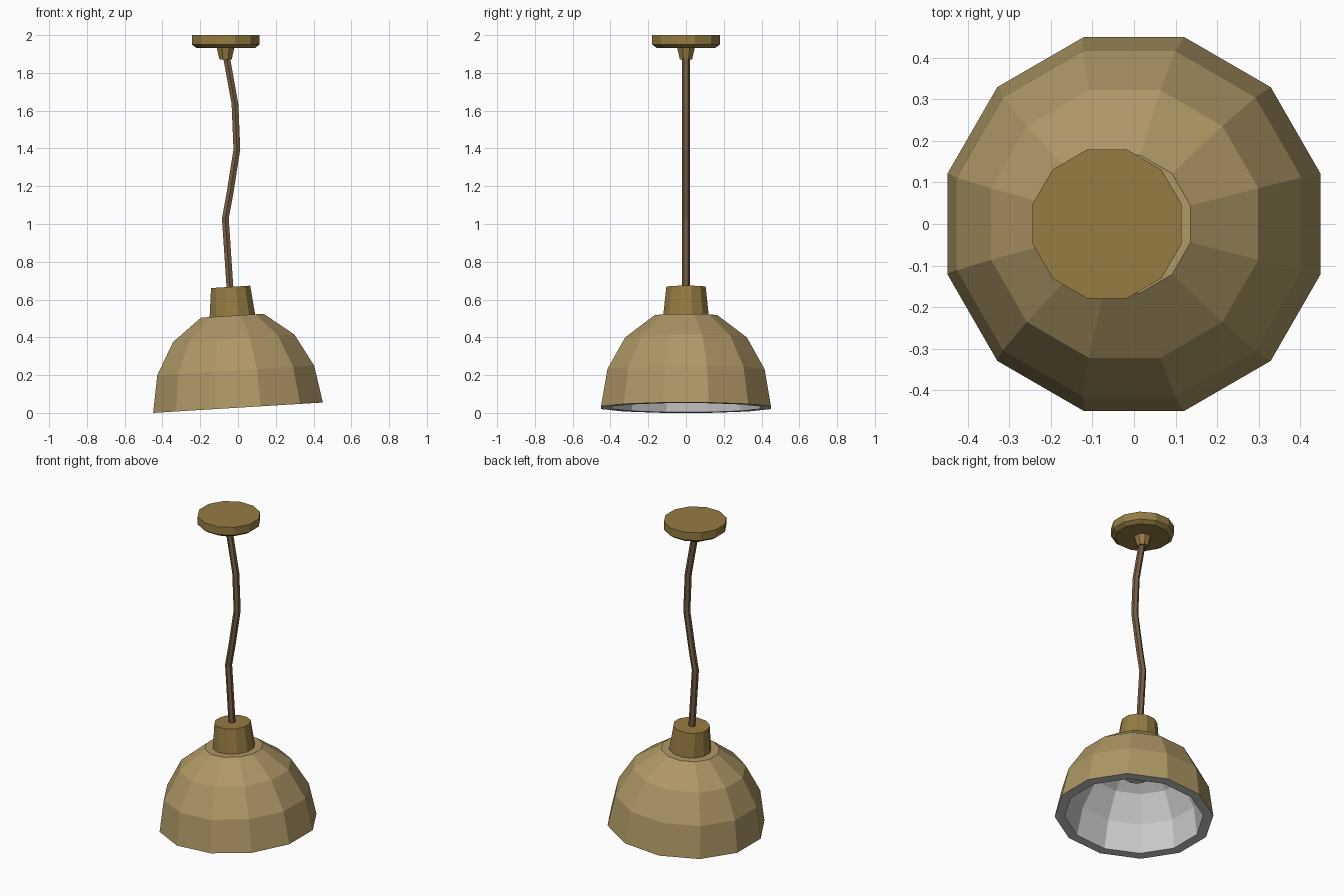
import bpy, bmesh, math
from mathutils import Matrix

if "Cube" in bpy.data.objects:
    bpy.data.objects.remove(bpy.data.objects["Cube"])


def material(name, rgb):
    m = bpy.data.materials.new(name)
    m.diffuse_color = (*rgb, 1)
    m.use_nodes = True
    m.node_tree.nodes["Principled BSDF"].inputs["Base Color"].default_value = m.diffuse_color
    return m


def make_object(name, rings, mat=None, matrix=None, caps=(True, True)):
    """Skin a list of vertex rings into a flat-faced mesh."""
    bm = bmesh.new()
    loops = [[bm.verts.new(p) for p in ring] for ring in rings]
    n = len(loops[0])
    for a, b in zip(loops, loops[1:]):
        for i in range(n):
            j = (i + 1) % n
            bm.faces.new((a[i], a[j], b[j], b[i]))
    if caps[0]:
        bm.faces.new(loops[0][::-1])
    if caps[1]:
        bm.faces.new(loops[-1])
    mesh = bpy.data.meshes.new(name)
    bm.to_mesh(mesh)
    bm.free()
    if mat:
        mesh.materials.append(mat)
    ob = bpy.data.objects.new(name, mesh)
    bpy.context.collection.objects.link(ob)
    if matrix:
        ob.matrix_world = matrix
    return ob


def ring(r, z, sides=12, cx=0.0):
    """Polygon with a flat side facing +x; r is measured to the flat."""
    R = r / math.cos(math.pi / sides)
    return [(cx + R * math.cos((i + .5) * math.tau / sides),
             R * math.sin((i + .5) * math.tau / sides), z) for i in range(sides)]


def lathe(name, profile, sides=12, cx=0.0, **kw):
    return make_object(name, [ring(r, z, sides, cx) for r, z in profile], **kw)


brass = material("brass", (.30, .20, .055))
tan = material("shade_tan", (.42, .31, .13))
brown = material("cord_brown", (.19, .115, .06))

# The shade assembly hangs slightly tilted
tilt = Matrix.Translation((0, 0, .0275)) @ Matrix.Rotation(math.radians(-3.5), 4, 'Y')

# Shade: outer dome
lathe("shade_outer", [(.45, 0), (.416, .198), (.322, .368), (.166, .488)],
      mat=tan, matrix=tilt, caps=(False, True))

# Shade: rim and inner lining, facing inwards
lathe("shade_lining", [(.45, 0), (.393, 0), (.364, .18), (.28, .335), (.14, .44)],
      matrix=tilt, caps=(False, True)).data.flip_normals()
bpy.data.objects["shade_lining"].data.update()

# Lamp socket inside the shade
lathe("lamp_socket", [(.07, .27), (.07, .44)], matrix=tilt)

# Collar on top of the shade
lathe("shade_collar", [(.121, .485), (.104, .641)], mat=brass, matrix=tilt)

# Bent cord
path = [(-.041, .64), (-.067, 1.03), (-.043, 1.16), (-.006, 1.395),
        (-.016, 1.635), (-.064, 1.90)]
make_object("cord", [ring(.018, z, 6, x) for x, z in path], mat=brown)

# Ceiling canopy and cord grip
lathe("ceiling_canopy", [(.155, 1.932), (.179, 1.95), (.179, 2.0)], cx=-.065, mat=brass)
lathe("cord_grip", [(.032, 1.87), (.047, 1.934)], sides=8, cx=-.066, mat=brass)
